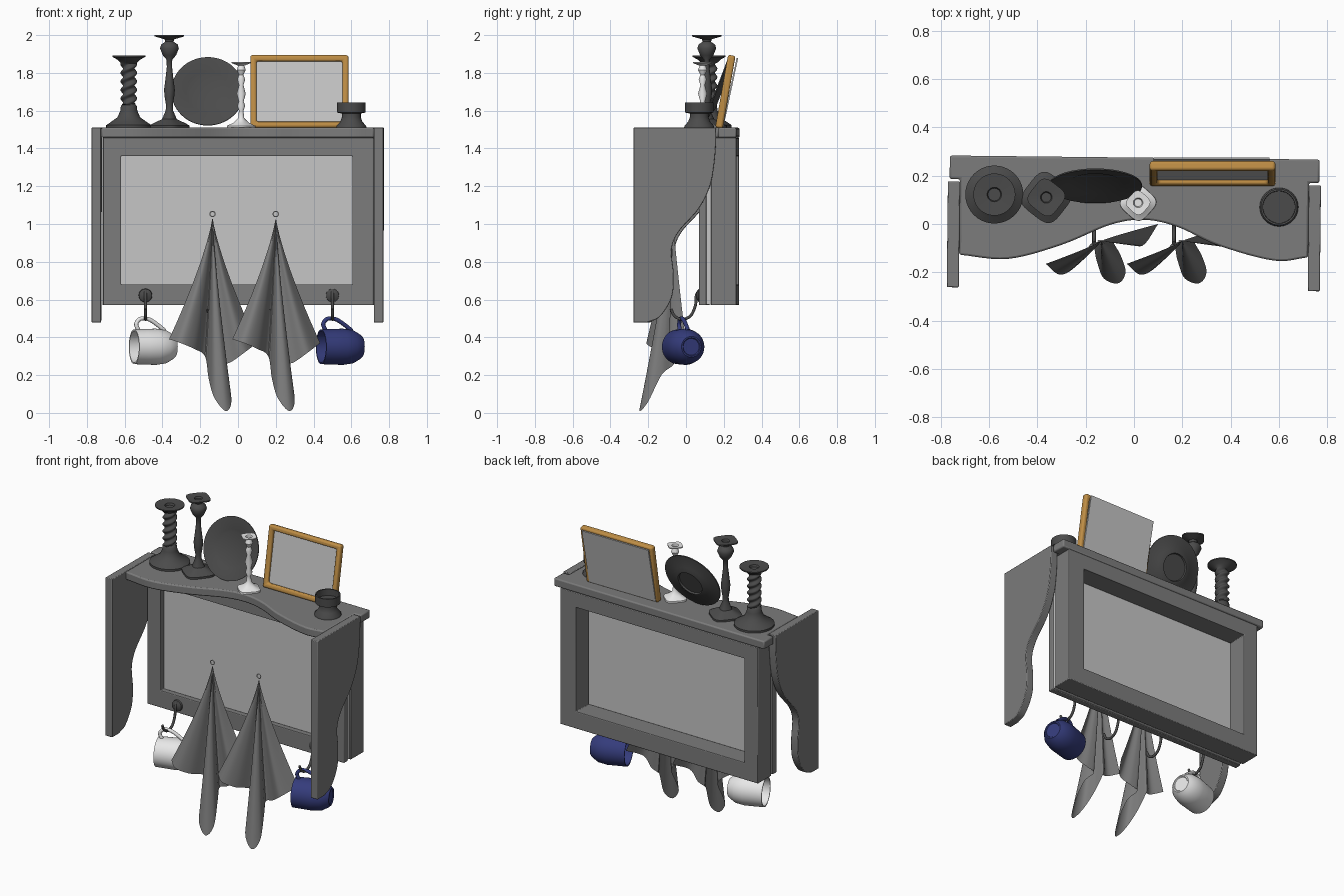
import bpy, bmesh, math
from mathutils import Matrix, Vector

cube = bpy.data.objects.get("Cube")
if cube:
    bpy.data.objects.remove(cube)


def material(name, *rgb):
    m = bpy.data.materials.new(name)
    m.use_nodes = True
    m.diffuse_color = (*rgb, 1)
    m.node_tree.nodes["Principled BSDF"].inputs["Base Color"].default_value = (*rgb, 1)
    return m


GREY = material("mid grey", .2, .2, .2)
LIGHT = material("light grey", .56, .56, .56)
DARK = material("dark grey", .07, .07, .07)
WHITE = material("white", .8, .8, .8)
GOLD = material("gold wood", .52, .27, .06)
BLUE = material("navy blue", .035, .045, .2)
SKEW = Matrix.Rotation(-.011, 4, 'Z')   # the cabinet is turned very slightly


def finish(ob, mat, matrix=None, bevel=0, segments=2):
    ob.data.materials.append(mat)
    if matrix:
        ob.matrix_world = matrix
    if bevel:
        b = ob.modifiers.new("bevel", 'BEVEL')
        b.width, b.segments = bevel, segments
    bpy.ops.object.select_all(action='DESELECT')
    ob.select_set(True)
    bpy.context.view_layer.objects.active = ob
    bpy.ops.object.shade_smooth_by_angle(angle=math.radians(40))
    return ob


def mesh(name, verts, faces, weld=True):
    bm = bmesh.new()
    vs = [bm.verts.new(v) for v in verts]
    for f in faces:
        bm.faces.new([vs[i] for i in f])
    if weld:
        bmesh.ops.remove_doubles(bm, verts=bm.verts, dist=1e-5)
    bmesh.ops.recalc_face_normals(bm, faces=bm.faces)
    me = bpy.data.meshes.new(name)
    bm.to_mesh(me)
    bm.free()
    ob = bpy.data.objects.new(name, me)
    bpy.context.collection.objects.link(ob)
    return ob


def smooth_path(points, n=6):
    """Catmull-Rom interpolation through the points."""
    p = [Vector(q) for q in points]
    p = [2 * p[0] - p[1]] + p + [2 * p[-1] - p[-2]]
    out = []
    for a, b, c, d in zip(p, p[1:], p[2:], p[3:]):
        for k in range(n):
            t = k / n
            out.append(.5 * (2 * b + (c - a) * t + (2 * a - 5 * b + 4 * c - d) * t * t
                             + (3 * b - a - 3 * c + d) * t ** 3))
    return out + [p[-2]]


def prism(name, outline, lo, hi, axis, mat, matrix=None, bevel=0):
    place = (lambda a, b, h: (h, a, b)) if axis == 'X' else (lambda a, b, h: (a, b, h))
    n = len(outline)
    verts = [place(a, b, h) for h in (lo, hi) for a, b in outline]
    sides = [(i, (i + 1) % n, n + (i + 1) % n, n + i) for i in range(n)]
    ob = mesh(name, verts, sides + [range(n), range(n, 2 * n)])
    return finish(ob, mat, matrix, bevel)


def box(name, x, y, z, mat, matrix=None):
    outline = [(x[0], y[0]), (x[1], y[0]), (x[1], y[1]), (x[0], y[1])]
    return prism(name, outline, *z, 'Z', mat, matrix)


def frame(name, x, z, hole_x, hole_z, y, mat, matrix, bevel, segments=2):
    verts = [(a, d, b) for d in y for u, v in ((x, z), (hole_x, hole_z))
             for a, b in ((u[0], v[0]), (u[1], v[0]), (u[1], v[1]), (u[0], v[1]))]
    faces = []
    for p, q in ((0, 4), (4, 12), (12, 8), (8, 0)):
        faces += [(p + i, p + (i + 1) % 4, q + (i + 1) % 4, q + i) for i in range(4)]
    return finish(mesh(name, verts, faces), mat, matrix, bevel, segments)


def lathe(name, profile, mat, matrix, sides=40, shape=lambda r, z, a: r):
    verts, faces = [], []
    for r, z in profile:
        for k in range(sides):
            a = 2 * math.pi * k / sides
            s = shape(r, z, a)
            verts.append((s * math.cos(a), s * math.sin(a), z))
    for j in range(len(profile) - 1):
        for k in range(sides):
            l = (k + 1) % sides
            faces.append([j * sides + k, j * sides + l, (j + 1) * sides + l, (j + 1) * sides + k])
    return finish(mesh(name, verts, faces), mat, matrix)


def tube(name, points, radius, mat, matrix=None):
    cu = bpy.data.curves.new(name, 'CURVE')
    cu.dimensions = '3D'
    cu.bevel_depth, cu.bevel_resolution, cu.use_fill_caps = radius, 3, True
    path = smooth_path(points)
    sp = cu.splines.new('POLY')
    sp.points.add(len(path) - 1)
    for q, v in zip(sp.points, path):
        q.co = (*v, 1)
    ob = bpy.data.objects.new(name, cu)
    bpy.context.collection.objects.link(ob)
    bpy.ops.object.select_all(action='DESELECT')
    ob.select_set(True)
    bpy.context.view_layer.objects.active = ob
    bpy.ops.object.convert(target='MESH')
    return finish(bpy.context.object, mat, matrix)


# Cabinet: wavy shelf, scrolled sides, double frame around a pale sheet
wave = smooth_path([(-.722, -.135), (-.52, -.15), (-.3, -.09), (-.1, -.005), (.04, .018),
                    (.18, -.01), (.35, -.085), (.58, -.145), (.722, -.13)])
back_edge = [(.722, .178), (.765, .178), (.765, .275), (-.765, .275), (-.765, .178), (-.722, .178)]
prism("shelf", [tuple(v) for v in wave] + back_edge, 1.457, 1.51, 'Z', GREY, SKEW, .008)

scroll = smooth_path([(.168, 1.51), (.163, 1.37), (.138, 1.21), (.075, 1.08), (-.03, .96),
                      (-.068, .865), (-.057, .73), (-.068, .61), (-.13, .51), (-.2, .478)])
for side, x in (("left", .722), ("right", -.772)):
    prism(side + "_side_panel", [tuple(v) for v in scroll] + [(-.27, .478), (-.27, 1.51)],
          x, x + .05, 'X', GREY, SKEW, .004)

hole = ((-.62, .605), (.68, 1.36))
frame("front_frame", (-.716, .716), (.57, 1.457), *hole, (.077, .117), GREY, SKEW, .004)
frame("back_frame", (-.72, .72), (.57, 1.457), *hole, (.14, .274), GREY, SKEW, .004)
box("back_sheet", (-.71, .71), (.116, .141), (.575, 1.455), LIGHT, SKEW)

# Hooks along the lower rail
hook = [(.07, .65), (.054, .62), (.05, .57), (.025, .515), (-.02, .495), (-.06, .513), (-.08, .55)]
for i, x in enumerate((-.49, -.165, .165, .5)):
    tube(f"hook_{i + 1}", [(x, y, z) for y, z in hook], .008, DARK)
    lathe(f"hook_mount_{i + 1}", [(0, 0), (.036, 0), (.034, .012), (.015, .022), (0, .024)], DARK,
          Matrix.Translation((x, .078, .622)) @ Matrix.Rotation(math.pi / 2, 4, 'X'), 24)

# Mugs hanging by their handles, mouths to the right
mug = [(0, .01), (.08, .012)]
mug = [(0, .205), (.05, .2), (.08, .15), (.086, .08), (.084, 0), (.092, 0), (.094, .06),
       (.096, .12), (.088, .175), (.068, .21), (.055, .225), (.048, .225), (.044, .22), (0, .22)]
ca, sa = math.cos(.31), math.sin(.31)
for name, x, mat in (("white_mug", -.55, WHITE), ("blue_mug", .44, BLUE)):
    M = Matrix(((0, sa, ca, x), (0, -ca, sa, -.04), (1, 0, 0, .35), (0, 0, 0, 1)))
    lathe(name, mug, mat, M)
    tube(name + "_handle", [(.085, 0, .025), (.12, 0, .012), (.148, 0, .035), (.146, 0, .08),
                            (.12, 0, .125), (.085, 0, .17)], .011, mat, M)

# Towels: folds fan out from a peak down to a zigzag hem (offset x, y, hem height)
hem = smooth_path([(-.23, -.095, .39), (-.17, -.14, .37), (-.1, -.1, .34), (-.04, -.01, .3),
                   (-.02, -.08, .18), (.01, -.155, .08), (.07, -.175, .01), (.1, -.13, .06),
                   (.08, -.06, .2), (.05, 0, .25), (.1, 0, .27), (.17, -.02, .32), (.235, .07, .37)])
rows = 16
for i, x in enumerate((-.135, .2)):
    verts, faces, n = [], [], len(hem)
    for j in range(rows + 1):
        s = .02 + .98 * j / rows
        verts += [(x + h.x * s ** 1.3, -.07 + h.y * s ** 1.15, 1.04 + (h.z - 1.04) * s) for h in hem]
    for j in range(rows):
        faces += [(j * n + k, j * n + k + 1, (j + 1) * n + k + 1, (j + 1) * n + k) for k in range(n - 1)]
    finish(mesh(f"towel_{i + 1}", verts, faces, False), GREY)
    ring = [(x + .014 * math.cos(a), -.07, 1.053 + .014 * math.sin(a))
            for a in (k * math.pi / 4 for k in range(9))]
    tube(f"towel_loop_{i + 1}", ring, .003, WHITE)


# Candlesticks
def twist(r, z, a):
    return r + .007 * math.cos(2 * a - 2 * math.pi * z / .045) if 1.63 < z < 1.85 else r


def rounded_square(r, z, a):
    k = min(1, max(0, (r - .025) / .015)) if r > .025 and not 1.88 < z < 1.97 else 0
    c, s = abs(math.cos(a)), abs(math.sin(a))
    return r * (1 + k * ((c ** 4 + s ** 4) ** -.25 - 1))


def at(x, y, turn=0):
    return Matrix.Translation((x, y, 0)) @ Matrix.Rotation(math.radians(turn), 4, 'Z')


column = [(.037, 1.63 + .22 * k / 44) for k in range(45)]
lathe("twisted_candlestick", [(0, 1.51), (.12, 1.51), (.12, 1.523), (.095, 1.54), (.06, 1.565),
      (.045, 1.6), (.042, 1.625)] + column + [(.045, 1.855), (.06, 1.87), (.087, 1.885), (.087, 1.892),
      (.03, 1.888), (.026, 1.875), (0, 1.875)], DARK, at(-.578, .122), 40, twist)

lathe("tall_candlestick", [(0, 1.51), (.09, 1.51), (.09, 1.522), (.065, 1.537), (.035, 1.555),
      (.02, 1.6), (.018, 1.63), (.025, 1.67), (.028, 1.71), (.022, 1.76), (.014, 1.83), (.015, 1.87),
      (.035, 1.893), (.05, 1.93), (.044, 1.95), (.022, 1.965), (.026, 1.978), (.066, 1.993),
      (.066, 2), (.024, 1.996), (.02, 1.985), (0, 1.985)], DARK, at(-.363, .11, 52), 40, rounded_square)

lathe("small_candlestick", [(0, 1.51), (.064, 1.51), (.063, 1.52), (.035, 1.537), (.016, 1.56),
      (.012, 1.6), (.021, 1.625), (.013, 1.65), (.024, 1.69), (.012, 1.735), (.021, 1.765),
      (.012, 1.79), (.024, 1.815), (.016, 1.838), (.043, 1.852), (.043, 1.858), (.02, 1.856),
      (.016, 1.845), (0, 1.845)], WHITE, at(.017, .088, 48), 32, rounded_square)

# Footed candle cup
lathe("candle_cup", [(0, 1.51), (.08, 1.51), (.078, 1.52), (.058, 1.542), (.05, 1.565), (.05, 1.585),
      (.075, 1.59), (.075, 1.643), (.067, 1.643), (.066, 1.602), (0, 1.602)], DARK, at(.6, .07))

# Leaning plate
lathe("plate", [(0, 0), (.1, 0), (.115, .006), (.193, .018), (.193, .012), (.115, -.004), (.092, -.016),
      (.084, -.016), (.08, -.006), (0, -.006)], DARK,
      Matrix.Translation((-.16, .172, 1.697)) @ Matrix.Rotation(math.radians(69), 4, 'X'), 56)


# Leaning picture frame with its backing sheet
def lean(y, degrees):
    return Matrix.Translation((.325, y, 1.512)) @ Matrix.Rotation(math.radians(-degrees), 4, 'X')


frame("picture_frame", (-.26, .26), (0, .39), (-.228, .228), (.032, .358), (0, .04), GOLD,
      lean(.155, 10), .012, 3)
box("picture_sheet", (-.232, .232), (.022, .03), (.026, .364), LIGHT, lean(.155, 10))
box("picture_backing", (-.245, .235), (0, .008), (.004, .375), LIGHT, lean(.19, 12))
